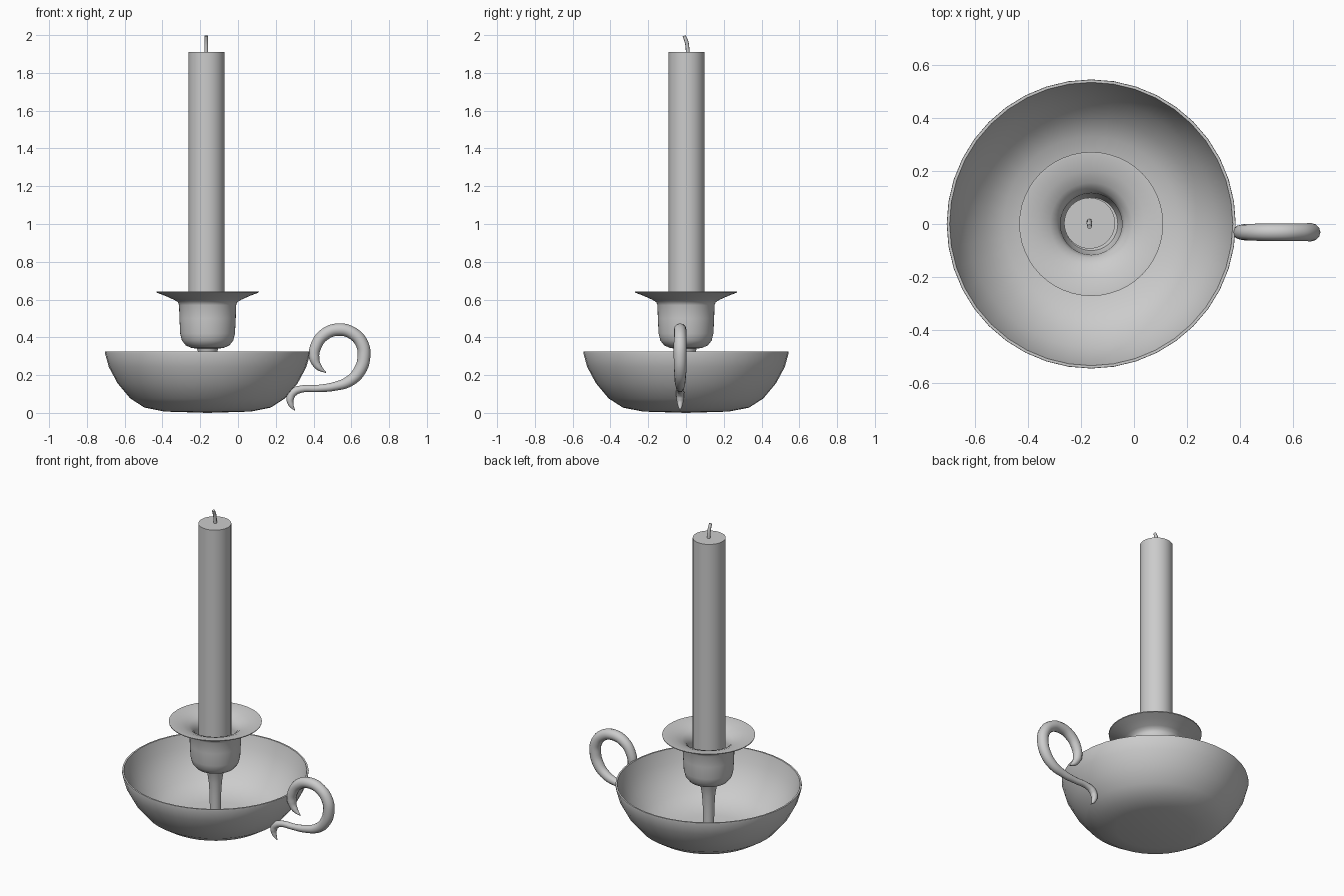
import bpy, bmesh, math

AXIS_X = -0.161


def finish(obj, angle=40):
    bpy.ops.object.select_all(action='DESELECT')
    obj.select_set(True)
    bpy.context.view_layer.objects.active = obj
    bpy.ops.object.shade_smooth_by_angle(angle=math.radians(angle))


def lathe(name, profile, segments, x=AXIS_X, y=0.0):
    """Spin (radius, z) points about the vertical axis; radius 0 makes a pole."""
    bm = bmesh.new()
    verts = [bm.verts.new((r, 0, z)) for r, z in profile]
    edges = [bm.edges.new(p) for p in zip(verts, verts[1:])]
    bmesh.ops.spin(bm, geom=verts + edges, cent=(0, 0, 0), axis=(0, 0, 1),
                   angle=2 * math.pi, steps=segments)
    bmesh.ops.remove_doubles(bm, verts=bm.verts, dist=1e-5)
    bmesh.ops.recalc_face_normals(bm, faces=bm.faces)
    mesh = bpy.data.meshes.new(name)
    bm.to_mesh(mesh)
    bm.free()
    obj = bpy.data.objects.new(name, mesh)
    obj.location = (x, y, 0)
    bpy.context.collection.objects.link(obj)
    finish(obj)
    return obj


def tube(name, points, resolution=6, sides=3):
    """Tapered round tube through (x, y, z, radius) points."""
    curve = bpy.data.curves.new(name, 'CURVE')
    curve.dimensions = '3D'
    curve.bevel_depth = 1.0
    curve.bevel_resolution = sides
    curve.resolution_u = resolution
    curve.use_fill_caps = True
    spline = curve.splines.new('BEZIER')
    spline.bezier_points.add(len(points) - 1)
    for bp, (x, y, z, r) in zip(spline.bezier_points, points):
        bp.co = (x, y, z)
        bp.radius = r
        bp.handle_left_type = bp.handle_right_type = 'AUTO'
    obj = bpy.data.objects.new(name, curve)
    bpy.context.collection.objects.link(obj)
    bpy.ops.object.select_all(action='DESELECT')
    obj.select_set(True)
    bpy.context.view_layer.objects.active = obj
    bpy.ops.object.convert(target='MESH')
    finish(bpy.context.object, 50)


# Thin-walled drip bowl: outside from the centre up, then inside back down
lathe("bowl", [
    (0, 0.0), (0.228, 0.007), (0.334, 0.028), (0.41, 0.077), (0.477, 0.157),
    (0.523, 0.243), (0.544, 0.318), (0.543, 0.325), (0.533, 0.325),
    (0.511, 0.246), (0.466, 0.163), (0.401, 0.087), (0.329, 0.040),
    (0.226, 0.019), (0, 0.012)], 40)

# Stem, socket cup and wide flange
lathe("socket", [
    (0, 0.010), (0.033, 0.010), (0.032, 0.08), (0.034, 0.18), (0.039, 0.26),
    (0.047, 0.31), (0.056, 0.340), (0.085, 0.344), (0.115, 0.357),
    (0.136, 0.383), (0.145, 0.42), (0.149, 0.50), (0.151, 0.570),
    (0.158, 0.587), (0.178, 0.599), (0.225, 0.620), (0.270, 0.637),
    (0.271, 0.642), (0.262, 0.642), (0.200, 0.630), (0.155, 0.612),
    (0.128, 0.590), (0.116, 0.560), (0.114, 0.44), (0.10, 0.40), (0, 0.39)], 48)

# Candle
lathe("candle", [(0, 0.40), (0.096, 0.40), (0.096, 1.91), (0, 1.91)],
      40, x=-0.167, y=0.003)

# Wick leaning forward
tube("wick", [
    (-0.168, 0.010, 1.89, 0.010), (-0.168, 0.008, 1.93, 0.010),
    (-0.168, 0.002, 1.967, 0.010), (-0.168, -0.010, 1.996, 0.009)], 4, 2)

# Scrolled handle with pointed ends
path = [
    (0.466, 0.213, 0.002), (0.427, 0.243, 0.018), (0.404, 0.290, 0.027),
    (0.412, 0.352, 0.030), (0.458, 0.415, 0.032), (0.536, 0.441, 0.033),
    (0.612, 0.418, 0.033), (0.658, 0.362, 0.034), (0.667, 0.300, 0.034),
    (0.645, 0.225, 0.033), (0.590, 0.168, 0.029), (0.510, 0.140, 0.023),
    (0.420, 0.129, 0.019), (0.335, 0.126, 0.019), (0.292, 0.108, 0.022),
    (0.276, 0.075, 0.020), (0.281, 0.043, 0.014), (0.301, 0.013, 0.002)]
tube("handle", [(x, -0.031, z, r) for x, z, r in path], 6, 4)
